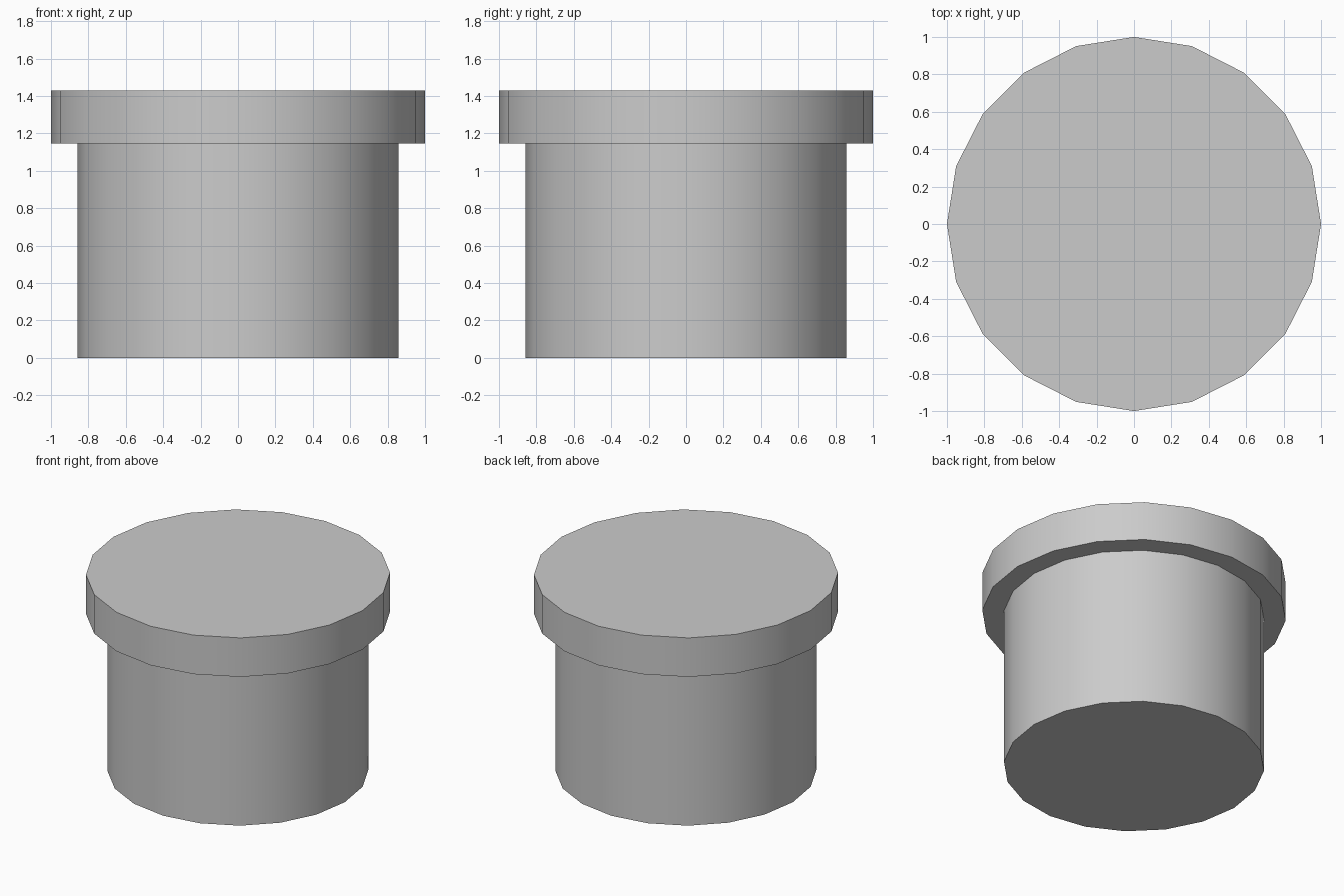
import bpy
import math

if "Cube" in bpy.data.objects:
    bpy.data.objects.remove(bpy.data.objects["Cube"])

SIDES = 20


def drum(name, radius, z0, z1):
    bpy.ops.mesh.primitive_cylinder_add(
        vertices=SIDES, radius=radius, depth=z1 - z0,
        location=(0, 0, (z0 + z1) / 2))
    obj = bpy.context.object
    obj.name = name
    bpy.ops.object.shade_smooth_by_angle(angle=math.radians(30))
    return obj


# Main body
drum("body", 0.857, 0.0, 1.146)

# Wider cap on top
drum("cap", 1.0, 1.146, 1.429)
